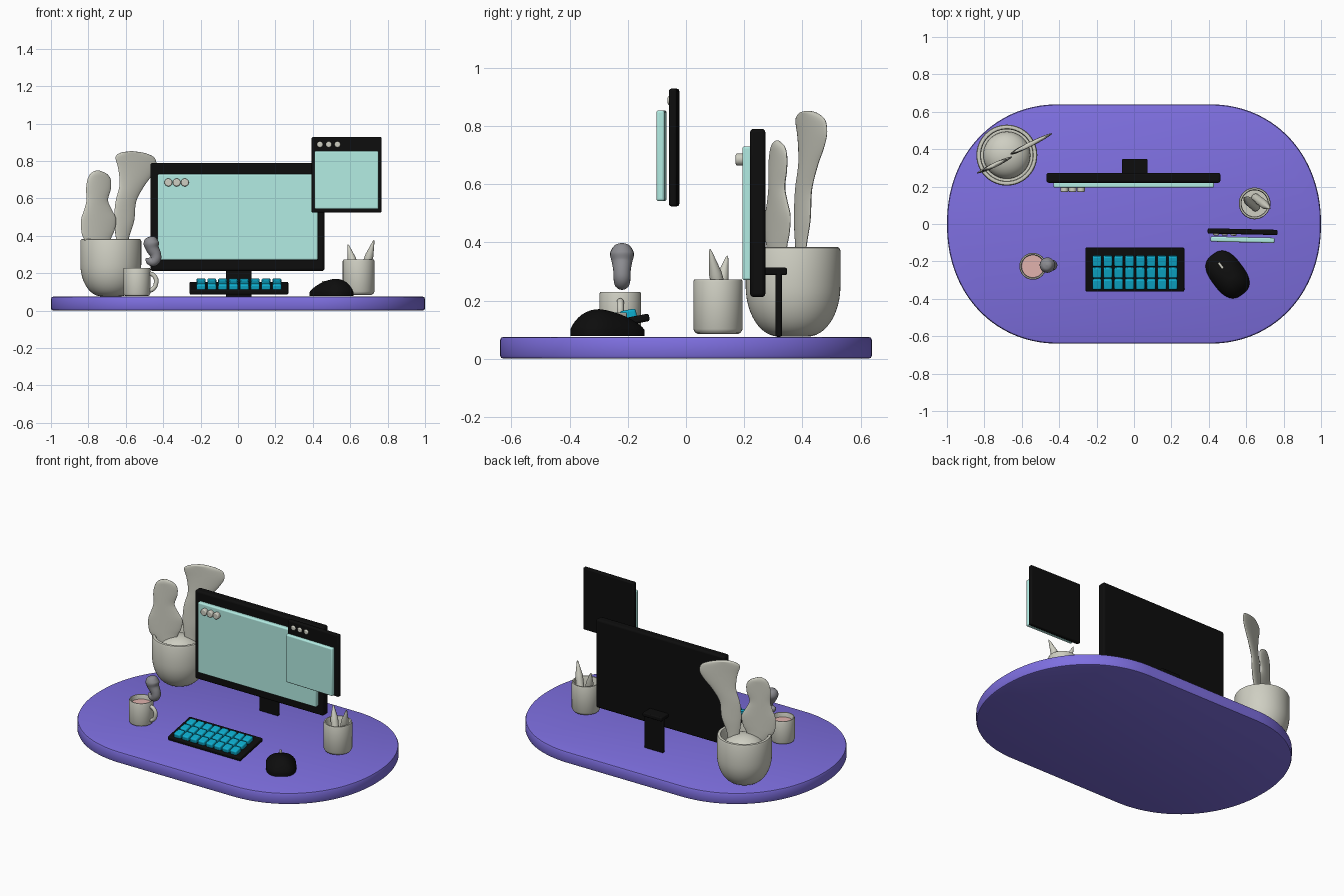
import bpy, bmesh
from math import sin, cos, pi, radians
from mathutils import Vector, Matrix

if "Cube" in bpy.data.objects:
    bpy.data.objects.remove(bpy.data.objects["Cube"])


def material(name, r, g, b):
    m = bpy.data.materials.new(name)
    m.diffuse_color = (r, g, b, 1)
    m.use_nodes = True
    m.node_tree.nodes["Principled BSDF"].inputs["Base Color"].default_value = m.diffuse_color
    return m


PURPLE = material("purple", .21, .16, .75)
BLACK = material("black", .004, .004, .004)
MINT = material("mint", .45, .84, .77)
BLUE = material("blue", .004, .42, .62)
STONE = material("stone", .62, .62, .54)
PINK = material("pink", .75, .45, .42)
GREY = material("grey", .26, .26, .28)


def finish(name, bm, mat, angle=40, bevel=0):
    bmesh.ops.recalc_face_normals(bm, faces=bm.faces)
    me = bpy.data.meshes.new(name)
    bm.to_mesh(me)
    bm.free()
    ob = bpy.data.objects.new(name, me)
    bpy.context.collection.objects.link(ob)
    me.materials.append(mat)
    if bevel:
        mod = ob.modifiers.new("bevel", 'BEVEL')
        mod.width, mod.segments = bevel, 3
    bpy.ops.object.select_all(action='DESELECT')
    ob.select_set(True)
    bpy.context.view_layer.objects.active = ob
    bpy.ops.object.shade_smooth_by_angle(angle=radians(angle))
    return ob


def box(name, lo, hi, mat, bevel=.008):
    lo, hi = Vector(lo), Vector(hi)
    bm = bmesh.new()
    bmesh.ops.create_cube(bm, size=1, matrix=Matrix.Translation((lo + hi) / 2) @ Matrix.Diagonal((*(hi - lo), 1)))
    return finish(name, bm, mat, bevel=bevel)


def loft(name, rings, mat, angle=40):
    """Skin a list of equal-length closed rings and cap both ends."""
    bm = bmesh.new()
    vs = [[bm.verts.new(p) for p in ring] for ring in rings]
    n = len(vs[0])
    for a, b in zip(vs, vs[1:]):
        for i in range(n):
            j = (i + 1) % n
            bm.faces.new((a[i], a[j], b[j], b[i]))
    bm.faces.new(vs[0])
    bm.faces.new(vs[-1])
    return finish(name, bm, mat, angle)


def lathe(name, cx, cy, profile, mat, n=40):
    return loft(name, [[(cx + r * cos(2 * pi * i / n), cy + r * sin(2 * pi * i / n), z)
                        for i in range(n)] for r, z in profile], mat)


def spline(pts, steps=6):
    """Catmull-Rom through rows of numbers."""
    p = [Vector(q) for q in pts]
    p = [p[0]] + p + [p[-1]]
    out = []
    for a, b, c, d in zip(p, p[1:], p[2:], p[3:]):
        for k in range(steps):
            t = k / steps
            out.append(.5 * (2 * b + (c - a) * t + (2 * a - 5 * b + 4 * c - d) * t * t
                             + (3 * b - a - 3 * c + d) * t ** 3))
    return out + [p[-1]]


def tube(name, path, mat, n=20):
    """Round tube through rows of x, y, z, radius."""
    rings = []
    for i, q in enumerate(path):
        t = (path[min(i + 1, len(path) - 1)].xyz - path[max(i - 1, 0)].xyz).normalized()
        u = t.cross(Vector((0, 1, 0))).normalized()
        v = u.cross(t)
        rings.append([q.xyz + q.w * (u * cos(2 * pi * k / n) + v * sin(2 * pi * k / n)) for k in range(n)])
    return loft(name, rings, mat)


def spow(v, e):
    return abs(v) ** e * (1 if v >= 0 else -1)


# desk top: straight front and back, elliptical ends, softened rim
def desk_ring(inset, z):
    ring = []
    for k in range(96):
        a = 2 * pi * (k + .5) / 96
        c, s = spow(cos(a), .95), spow(sin(a), .95)
        ring.append(((.4 if c > 0 else -.4) + (.6 - inset) * c, (.64 - inset) * s, z))
    return ring


loft("desk_top", [desk_ring(i, z) for i, z in
                  ((.012, 0), (.004, .003), (0, .012), (0, .063), (.004, .072), (.012, .075))], PURPLE)


# window buttons
def buttons(prefix, xs, y_front, y_back, z, r):
    made = []
    for i, x in enumerate(xs):
        bm = bmesh.new()
        m = Matrix.Translation((x, (y_front + y_back) / 2, z)) @ Matrix.Rotation(pi / 2, 4, 'X')
        bmesh.ops.create_cone(bm, cap_ends=True, segments=24, radius1=r, radius2=r,
                              depth=y_back - y_front, matrix=m)
        made.append(finish(f"{prefix}_button_{i + 1}", bm, STONE, bevel=.006))
    return made


# main monitor and its stand
box("monitor_body", (-.468, .22, .212), (.462, .273, .79), BLACK, .012)
box("monitor_screen", (-.43, .194, .27), (.427, .225, .73), MINT)
buttons("monitor", (-.372, -.328, -.284), .171, .2, .685, .021)
box("stand_arm", (-.065, .26, .287), (.073, .347, .313), BLACK, .006)
box("stand_leg", (-.065, .308, .075), (.073, .33, .3), BLACK, .006)

# small floating window, turned slightly
popup = [box("popup_frame", (.393, -.055, .524), (.767, -.027, .928), BLACK),
         box("popup_screen", (.41, -.098, .542), (.752, -.07, .854), MINT)]
popup += buttons("popup", (.438, .485, .532), -.064, -.045, .888, .016)
pivot = Vector((.58, -.06, .7))
for ob in popup:
    ob.data.transform(Matrix.Translation(pivot) @ Matrix.Rotation(radians(-1.3), 4, 'Z')
                      @ Matrix.Translation(-pivot))

# keyboard: tilted slab with 8 x 3 keys
tilt = Matrix.Translation((.005, -.243, .12)) @ Matrix.Rotation(radians(11), 4, 'X')
parts = [box("keyboard_body", (-.264, -.119, -.013), (.264, .119, .013), BLACK)]
for row in range(3):
    for col in range(8):
        x, y = (col - 3.5) * .058, (row - 1) * .063 - .013
        parts.append(box(f"key_{row + 1}_{col + 1}", (x - .024, y - .028, .005), (x + .024, y + .028, .039), BLUE))
for ob in parts:
    ob.data.transform(tilt)

# mouse: superellipse dome, highest near the palm
turn = Matrix.Translation((.5, -.27, .078)) @ Matrix.Rotation(radians(37), 4, 'Z')


def mouse_ring(s, wall):
    ring = []
    for k in range(48):
        a = 2 * pi * k / 48
        u, v = .09 * s * spow(cos(a), .75), .133 * s * spow(sin(a), .75) - .035 * (1 - s)
        h = .02 + (.072 - .12 * max(v + .035, 0)) * max(1 - s ** 2.2, 0) ** .75
        ring.append(turn @ Vector((u, v, h if wall else 0)))
    return ring


loft("mouse", [mouse_ring(1, 0)] + [mouse_ring(s, 1) for s in
     (1, .985, .95, .9, .82, .72, .6, .45, .3, .15, .03)], BLACK)
wheel = box("mouse_wheel", (-.007, .04, .05), (.007, .08, .081), STONE, .004)
wheel.data.transform(turn)

# mug, coffee, handle
lathe("mug", -.541, -.226, [(.001, .078), (.06, .078), (.068, .082), (.072, .092), (.072, .222), (.069, .229),
                            (.063, .229), (.06, .222), (.06, .1), (.001, .1)], STONE)
lathe("coffee", -.541, -.226, [(.001, .17), (.0605, .17), (.0605, .2), (.001, .2)], PINK)
tube("mug_handle", spline([(-.48, -.226, .194, .012), (-.458, -.226, .194, .012), (-.438, -.226, .168, .012),
                           (-.442, -.226, .133, .012), (-.46, -.226, .112, .012), (-.48, -.226, .108, .012)]), STONE)

# steam curl
tube("steam", spline([(-.466, -.22, .397, .003), (-.465, -.22, .389, .026), (-.464, -.22, .362, .041),
                      (-.457, -.22, .332, .035), (-.442, -.22, .303, .03), (-.44, -.22, .278, .029),
                      (-.455, -.22, .263, .027), (-.478, -.22, .268, .019), (-.492, -.22, .28, .003)]), GREY)

# plant pot with rounded bottom, and domed soil
PX, PY = -.68, .368
bowl = [(.05 + .113 * sin(a * pi / 24), .25 - .174 * cos(a * pi / 24)) for a in range(13)]
lathe("plant_pot", PX, PY, [(.001, .076)] + bowl + [(.163, .372), (.159, .381), (.152, .384), (.142, .381),
                                                    (.138, .372), (.138, .28), (.001, .28)], STONE, 56)
lathe("soil", PX, PY, [(.001, .27)] + [(max(.126 * cos(a * pi / 20), .001), .29 + .092 * sin(a * pi / 20))
                                       for a in range(11)], STONE)


# leaves: rows of z, left x, right x with a thin lens section on a turned plane
def leaf(name, rows, x0, y0, slope, half=.014):
    rings = []
    for z, l, r in spline(rows, 5):
        c, w = (l + r) / 2, max((r - l) / 2, .001)
        t = half * min(1, (w / .05) ** .5)
        ring = []
        for k in range(24):
            a = 2 * pi * k / 24
            x = c + w * cos(a)
            ring.append((x, y0 + slope * (x - x0) + t * spow(sin(a), 1.2), z))
        rings.append(ring)
    loft(name, rings, STONE, 70)


leaf("tall_leaf", [(.3, -.64, -.59), (.38, -.652, -.585), (.48, -.662, -.555), (.58, -.655, -.545),
                   (.66, -.635, -.505), (.72, -.635, -.462), (.77, -.643, -.437), (.81, -.654, -.442),
                   (.83, -.65, -.465), (.845, -.625, -.51), (.852, -.58, -.56)], -.437, .484, .49)
leaf("short_leaf", [(.3, -.76, -.69), (.38, -.822, -.68), (.43, -.838, -.66), (.49, -.838, -.652),
                    (.54, -.822, -.675), (.59, -.81, -.695), (.65, -.812, -.68), (.7, -.805, -.68),
                    (.73, -.79, -.7), (.745, -.77, -.73), (.75, -.752, -.745)], -.84, .272, .46)

# pencil cup and two pencils
lathe("pencil_cup", .645, .11, [(.001, .084), (.066, .084), (.078, .089), (.085, .102), (.085, .264), (.082, .272),
                                (.074, .272), (.07, .264), (.07, .11), (.001, .11)], STONE)
for name, base, tip in (("left_pencil", (.65, .09, .12), (.588, .142, .354)),
                        ("right_pencil", (.65, .14, .12), (.727, .082, .377))):
    b, t = Vector(base), Vector(tip)
    tube(name, [Vector((*b.lerp(t, f), r)) for f, r in
                ((0, .023), (.6, .023), (.68, .022), (.85, .012), (.97, .005), (1, .001))], STONE, 16)
